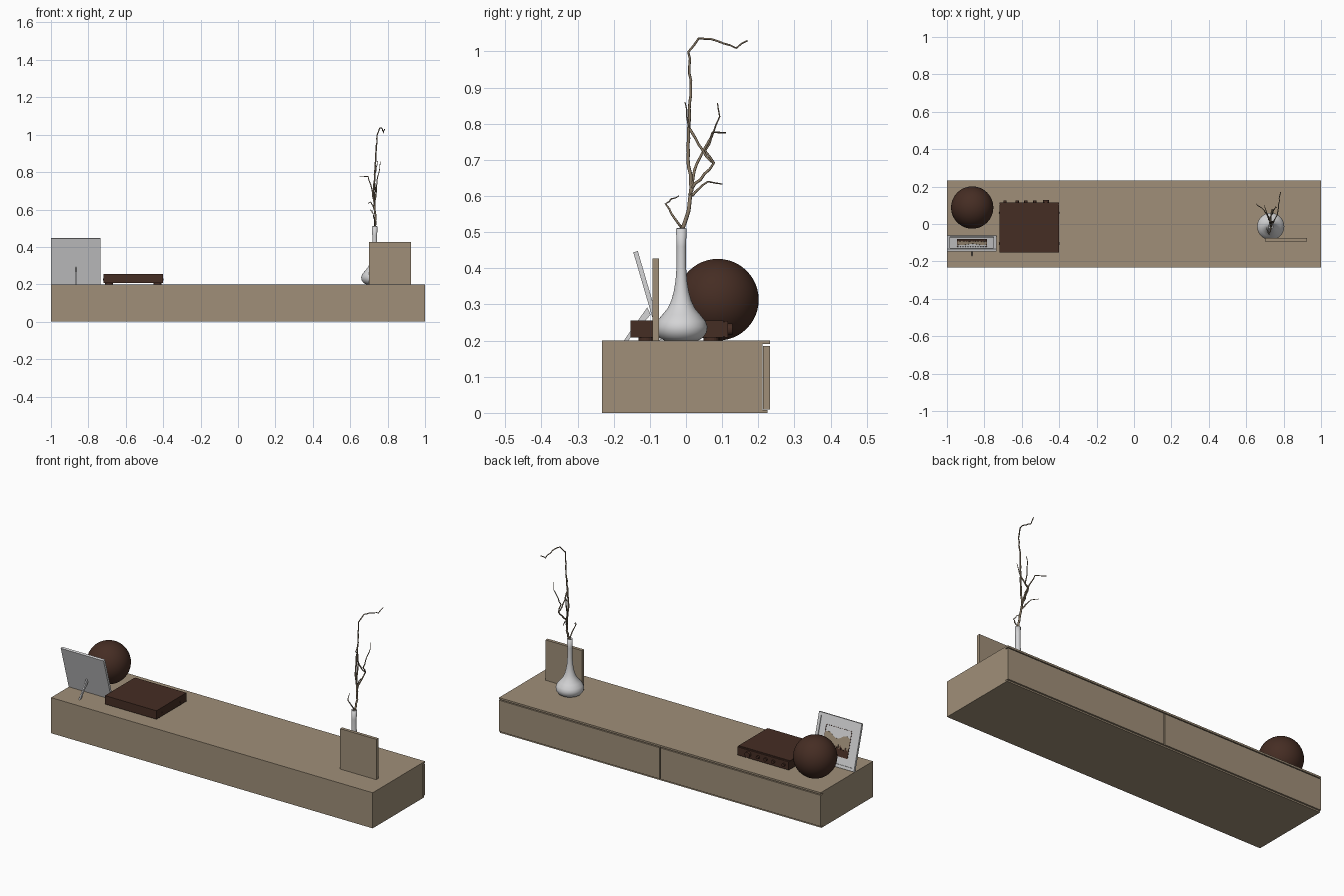
import bpy, bmesh, math, random
from mathutils import Matrix, Vector

if "Cube" in bpy.data.objects:
    bpy.data.objects.remove(bpy.data.objects["Cube"])

random.seed(4)


def material(name, col):
    m = bpy.data.materials.new(name)
    m.diffuse_color = (*col, 1)
    m.use_nodes = True
    m.node_tree.nodes["Principled BSDF"].inputs["Base Color"].default_value = m.diffuse_color
    return m


WOOD = material("tan_wood", (0.35, 0.275, 0.19))
BROWN = material("dark_brown", (0.06, 0.026, 0.017))
WHITE = material("soft_white", (0.66, 0.66, 0.67))
BARK = material("bark", (0.26, 0.2, 0.135))


def add_mesh(name, bm, mat, smooth=False):
    bmesh.ops.recalc_face_normals(bm, faces=bm.faces[:])
    me = bpy.data.meshes.new(name)
    bm.to_mesh(me)
    bm.free()
    me.materials.append(mat)
    ob = bpy.data.objects.new(name, me)
    bpy.context.collection.objects.link(ob)
    if smooth:
        for p in me.polygons:
            p.use_smooth = True
    return ob


def box(name, x, y, z, mat, matrix=None):
    """Box from (min, max) ranges, optionally moved by a matrix."""
    bm = bmesh.new()
    bmesh.ops.create_cube(bm, size=1)
    for v in bm.verts:
        v.co = Vector(((r[0] + r[1]) / 2 + c * (r[1] - r[0])
                       for r, c in zip((x, y, z), v.co)))
    if matrix:
        bm.transform(matrix)
    return add_mesh(name, bm, mat)


def cylinder(name, centre, r, depth, axis, mat, sides=20):
    bm = bmesh.new()
    rot = Matrix.Rotation(math.pi / 2, 4, axis) if axis != 'Z' else Matrix()
    bmesh.ops.create_cone(bm, cap_ends=True, segments=sides, radius1=r, radius2=r,
                          depth=depth, matrix=Matrix.Translation(centre) @ rot)
    return add_mesh(name, bm, mat)


# Low cabinet: body, top slab, end panels and two drawer fronts on the back side
box("cabinet_body", (-0.99, 0.99), (-0.23, 0.208), (0.004, 0.195), WOOD)
box("cabinet_top", (-1, 1), (-0.232, 0.232), (0.19, 0.2), WOOD)
box("cabinet_base", (-1, 1), (-0.232, 0.225), (0, 0.008), WOOD)
box("cabinet_front", (-1, 1), (-0.232, -0.222), (0.008, 0.19), WOOD)
for s, side in ((-1, "left"), (1, "right")):
    box("end_panel_" + side, sorted((s, s * 0.985)), (-0.222, 0.212), (0.008, 0.19), WOOD)
    box("drawer_front_" + side, sorted((s, s * 0.003)), (0.213, 0.232), (0.01, 0.185), WOOD)

# Ball ornament
bm = bmesh.new()
bmesh.ops.create_uvsphere(bm, u_segments=48, v_segments=24, radius=0.113,
                          matrix=Matrix.Translation((-0.865, 0.088, 0.313)))
add_mesh("ball", bm, BROWN, True)

# Amplifier with face plate, knobs, side screws and feet
box("amplifier_body", (-0.72, -0.4), (-0.153, 0.104), (0.208, 0.256), BROWN)
box("amplifier_face", (-0.72, -0.4), (0.106, 0.116), (0.208, 0.254), BROWN)
box("amplifier_core", (-0.716, -0.404), (0.1, 0.11), (0.211, 0.251), BROWN)
for i, x in enumerate((-0.69, -0.625, -0.578, -0.53)):
    cylinder(f"knob_{i}", (x, 0.119, 0.231), 0.009, 0.012, 'X', BROWN)
cylinder("volume_knob", (-0.47, 0.12, 0.231), 0.016, 0.018, 'X', BROWN, 28)
for x in (-0.69, -0.43):
    for y in (-0.11, 0.07):
        cylinder("amplifier_foot", (x, y, 0.205), 0.022, 0.011, 'Z', BROWN)
for x in (-0.72, -0.4):
    for y in (-0.105, 0.06):
        cylinder("side_screw", (x, y, 0.225), 0.005, 0.005, 'Y', BROWN, 12)

# Picture frame: built upright facing +y, then leaned back
lean = Matrix.Translation((-0.867, -0.062, 0.204)) @ Matrix.Rotation(math.radians(16.3), 4, 'X')
W, H = 0.133, 0.254
box("frame_backing", (-W + 0.004, W - 0.004), (-0.013, -0.005), (0.004, H - 0.004), WHITE, lean)
for s in (-1, 1):
    box("frame_side", sorted((s * W, s * (W - 0.016))), (-0.013, 0), (0, H), WHITE, lean)
for z in (0, H - 0.016):
    box("frame_rail", (-W + 0.016, W - 0.016), (-0.013, 0), (z, z + 0.016), WHITE, lean)


def strip(name, tops, z0, y, mat):
    """Thin plate with a stepped or rolling upper edge for the print."""
    bm = bmesh.new()
    pts = [(-0.08, z0)] + tops + [(0.08, z0)]
    f = bm.faces.new([bm.verts.new((px, y, pz)) for px, pz in pts])
    ext = bmesh.ops.extrude_face_region(bm, geom=[f])["geom"]
    for v in ext:
        if isinstance(v, bmesh.types.BMVert):
            v.co.y -= 0.001
    bm.transform(lean)
    add_mesh(name, bm, mat)


# Printed landscape: tan hills and a dark tree line
hills = [(-0.08 + 0.16 * i / 20, 0.155 + 0.012 * math.sin(i * 0.45)) for i in range(21)]
trees = [(-0.08 + 0.16 * i / 40, 0.09 + (random.uniform(0.01, 0.028) if i % 2 else 0))
         for i in range(41)]
strip("print_hills", hills, 0.055, -0.0035, WOOD)
strip("print_trees", trees, 0.055, -0.0022, BROWN)
for i in range(12):
    x = -0.078 + i * 0.0136
    box("print_dash", (x, x + 0.006), (-0.005, -0.003), (0.198, 0.201), BROWN, lean)
for x in (-0.08, 0.078):
    box("print_edge", (x, x + 0.002), (-0.005, -0.003), (0.055, 0.2), BROWN, lean)

# Frame strut
bm = bmesh.new()
prof = [(-0.172, 0.2), (-0.16, 0.2), (-0.098, 0.272), (-0.107, 0.292)]
f = bm.faces.new([bm.verts.new((-0.87, y, z)) for y, z in prof])
for g in bmesh.ops.extrude_face_region(bm, geom=[f])["geom"]:
    if isinstance(g, bmesh.types.BMVert):
        g.co.x += 0.007
add_mesh("frame_strut", bm, WHITE)

# Square board
box("square_board", (0.7, 0.925), (-0.093, -0.075), (0.2, 0.427), WOOD)

# Bottle vase, turned from a profile with a hollow mouth
prof = [(0, 0.2), (0.046, 0.2), (0.06, 0.208), (0.07, 0.222), (0.0725, 0.238), (0.067, 0.254),
        (0.053, 0.271), (0.038, 0.289), (0.028, 0.31), (0.021, 0.335), (0.016, 0.365),
        (0.013, 0.405), (0.013, 0.46), (0.0145, 0.51), (0.0115, 0.511), (0.0105, 0.46), (0, 0.45)]
bm = bmesh.new()
vs = [bm.verts.new((r, 0, z)) for r, z in prof]
es = [bm.edges.new(p) for p in zip(vs, vs[1:])]
bmesh.ops.spin(bm, geom=vs + es, cent=(0, 0, 0), axis=(0, 0, 1), angle=2 * math.pi, steps=40)
bmesh.ops.remove_doubles(bm, verts=bm.verts[:], dist=1e-5)
bm.transform(Matrix.Translation((0.731, -0.013, 0)))
add_mesh("vase", bm, WHITE, True)


def branch(name, pts, r0, r1):
    """Tapered, slightly crooked twig along a path."""
    path = []
    for a, b in zip(pts, pts[1:]):
        a, b = Vector(a), Vector(b)
        n = max(2, round((b - a).length / 0.02))
        path += [a.lerp(b, i / n) + Vector((random.uniform(-.002, .002) for _ in range(3)))
                 for i in range(n)]
    path.append(Vector(pts[-1]))
    bm = bmesh.new()
    rings = []
    for i, p in enumerate(path):
        d = (path[min(i + 1, len(path) - 1)] - path[max(i - 1, 0)]).normalized()
        u = d.cross(Vector((1, 0.2, 0))).normalized()
        w = d.cross(u)
        r = r0 + (r1 - r0) * i / (len(path) - 1)
        rings.append([bm.verts.new(p + r * (u * math.cos(k * math.pi / 4) + w * math.sin(k * math.pi / 4)))
                      for k in range(8)])
    for a, b in zip(rings, rings[1:]):
        for k in range(8):
            bm.faces.new((a[k], a[k - 1], b[k - 1], b[k]))
    bm.faces.new(rings[0])
    bm.faces.new(rings[-1])
    add_mesh(name, bm, BARK, True)


# Dry branches
branch("main_branch", [(.731, -.013, .45), (.733, -.01, .51), (.735, .006, .56), (.73, .016, .62),
                       (.727, .006, .7), (.732, .008, .8), (.738, .013, .9), (.745, .008, 1.0),
                       (.76, .035, 1.037), (.772, .085, 1.03), (.778, .14, 1.01), (.784, .17, 1.03)],
       0.006, 0.0022)
branch("side_branch_left", [(.732, .012, .6), (.722, .022, .67), (.71, .05, .73),
                            (.695, .075, .775), (.652, .11, .775)], 0.0048, 0.0018)
branch("side_branch_right", [(.731, .016, .62), (.734, .05, .66), (.738, .078, .69), (.742, .055, .725),
                             (.747, .078, .775), (.758, .092, .82), (.762, .087, .857)], 0.0045, 0.0015)
branch("cross_twig", [(.731, .008, .79), (.728, .035, .745), (.735, .055, .71), (.738, .077, .69)],
       0.004, 0.003)
branch("low_twig", [(.731, .016, .6), (.722, .035, .62), (.71, .06, .638), (.695, .1, .633)],
       0.004, 0.0015)
branch("curled_twig", [(.731, -.012, .51), (.728, -.04, .55), (.722, -.055, .58),
                       (.715, -.04, .592), (.708, -.02, .6)], 0.0035, 0.0014)
branch("upper_stub", [(.732, .008, .79), (.74, .004, .82), (.746, -.003, .86)], 0.003, 0.0014)
